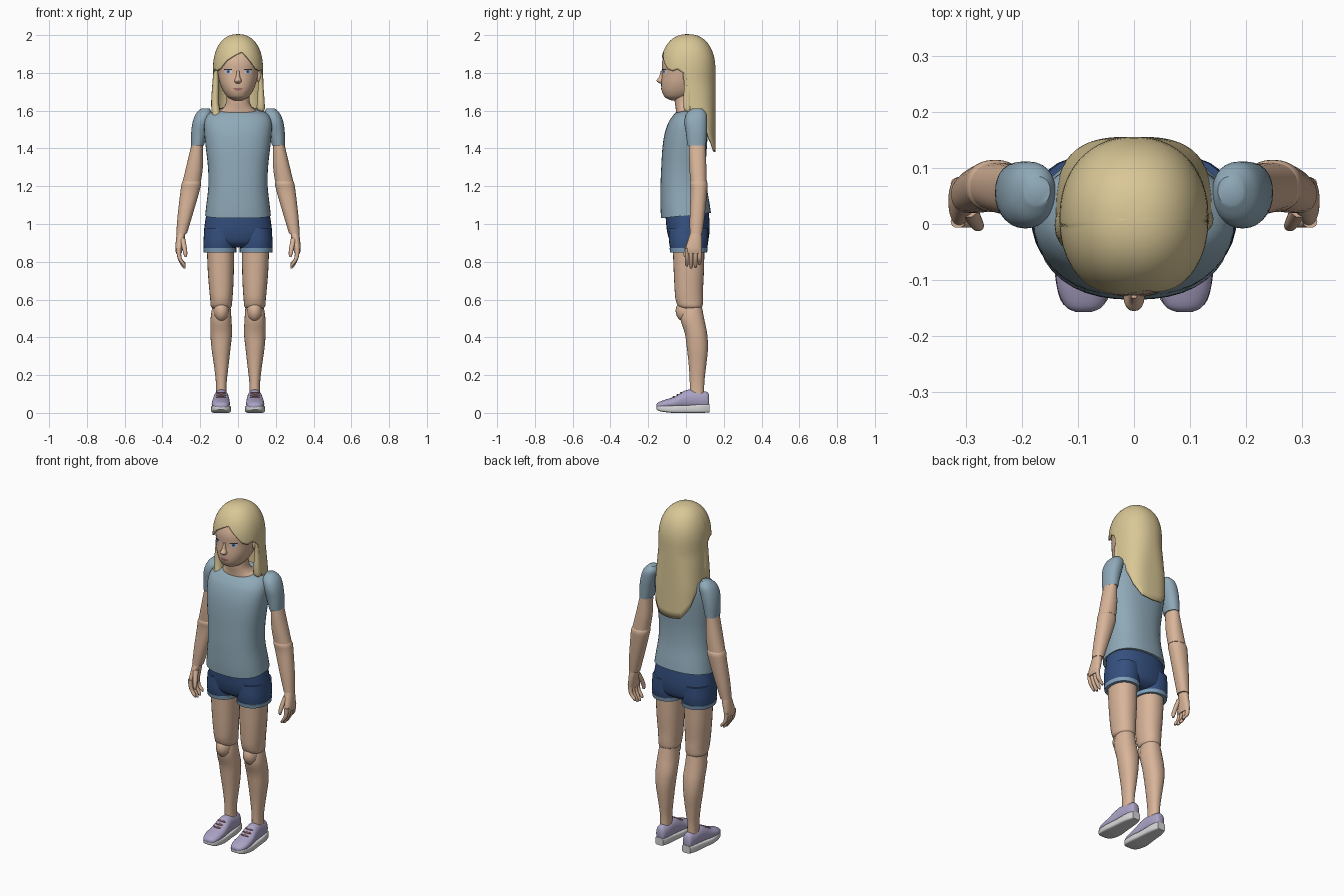
import bpy, bmesh, math
from mathutils import Vector
from mathutils.bvhtree import BVHTree


def material(name, hexcode):
    m = bpy.data.materials.new(name)
    rgb = [int(hexcode[i:i + 2], 16) / 255 for i in (0, 2, 4)]
    m.diffuse_color = [c / 12.92 if c < 0.04 else ((c + 0.055) / 1.055) ** 2.4 for c in rgb] + [1]
    return m


SKIN = material("skin", "D8B499")
HAIR = material("blonde hair", "D9C796")
SHIRT = material("blue grey shirt", "8FA9B8")
DENIM = material("dark denim", "35507F")
CUFF = material("light denim", "7F9FBB")
LILAC = material("lilac canvas", "ABA3C6")
WHITE = material("off white", "D6D6D8")
ROSE = material("dusty rose", "A8706F")
BLUE = material("eye blue", "6484B8")
DARK = material("dark brown", "332E38")


def finish(name, bm, mat, recalc=True):
    if recalc:
        bmesh.ops.recalc_face_normals(bm, faces=bm.faces)
    for f in bm.faces:
        f.smooth = True
    for e in bm.edges:
        if len(e.link_faces) == 2 and e.calc_face_angle(0) > math.radians(45):
            e.smooth = False
    me = bpy.data.meshes.new(name)
    bm.to_mesh(me)
    bm.free()
    me.materials.append(mat)
    ob = bpy.data.objects.new(name, me)
    bpy.context.collection.objects.link(ob)
    return ob


def power(v, p):
    return math.copysign(abs(v) ** (2 / p), v)


def resample(rows, steps):
    """Catmull-Rom through the given rows."""
    out = []
    for i in range(len(rows) - 1):
        a, b, c, d = (rows[max(0, min(len(rows) - 1, i + k))] for k in (-1, 0, 1, 2))
        for s in range(steps):
            t = s / steps
            out.append([0.5 * (2 * q + (r - p) * t + (2 * p - 5 * q + 4 * r - w) * t * t
                               + (3 * q - p - 3 * r + w) * t ** 3) for p, q, r, w in zip(a, b, c, d)])
    return out + [list(rows[-1])]


def loft(name, rows, mat, axis="z", p=2.2, n=28, side=1, steps=4):
    """Rows are (position, x0, x1, v0, v1[, tilt]) bounds of superellipse rings."""
    bm = bmesh.new()
    rings = []
    for row in resample(rows, steps):
        pos, x0, x1, v0, v1 = row[:5]
        tilt = row[5] if len(row) > 5 else 0
        ring = []
        for k in range(n):
            a = 2 * math.pi * k / n
            x = side * ((x0 + x1) / 2 + (x1 - x0) / 2 * power(math.cos(a), p))
            v = (v0 + v1) / 2 + (v1 - v0) / 2 * power(math.sin(a), p)
            ring.append(bm.verts.new((x, v, pos + tilt * v) if axis == "z" else (x, pos, v)))
        rings.append(ring)
    for r, s in zip(rings, rings[1:]):
        for k in range(n):
            bm.faces.new((r[k], r[(k + 1) % n], s[(k + 1) % n], s[k]))
    bm.faces.new(rings[0])
    bm.faces.new(rings[-1])
    return finish(name, bm, mat)


def pair(name, rows, mat, **kw):
    for side, label in ((1, "left_"), (-1, "right_")):
        loft(label + name, rows, mat, side=side, **kw)


def ball(name, centre, radii, mat):
    bm = bmesh.new()
    bmesh.ops.create_uvsphere(bm, u_segments=20, v_segments=12, radius=1)
    for v in bm.verts:
        v.co = Vector([c + r * q for c, r, q in zip(centre, radii, v.co)])
    return finish(name, bm, mat)


def sym(z, w, y0, y1, tilt=0):
    return (z, -w, w, y0, y1, tilt)


# Shirt
loft("shirt", [sym(1.045, .174, -.132, .132, .11), sym(1.10, .168, -.135, .125, .06), sym(1.20, .157, -.135, .11),
               sym(1.30, .159, -.131, .105), sym(1.40, .17, -.125, .11), sym(1.48, .178, -.113, .115),
               sym(1.54, .178, -.092, .115), sym(1.58, .158, -.068, .112, .08),
               sym(1.60, .112, -.055, .098, .2)], SHIRT, p=2.4, n=40)
pair("sleeve", [(1.415, .18, .248, .008, .106), (1.48, .165, .248, 0, .11), (1.54, .148, .24, -.008, .112),
                (1.585, .14, .222, .003, .108), (1.612, .15, .195, .035, .085)], SHIRT)

# Shorts with turned up cuffs
loft("shorts_seat", [sym(.875, .10, -.045, .08), sym(.90, .168, -.08, .112), sym(.95, .18, -.098, .124),
                     sym(1.0, .176, -.105, .125), sym(1.07, .165, -.11, .12)], DENIM, n=36)
pair("shorts_leg", [(.86, .012, .181, -.082, .11), (.91, .01, .183, -.09, .118), (.98, .015, .177, -.09, .118)], DENIM)
pair("shorts_cuff", [(.85, .009, .182, -.084, .112), (.872, .008, .184, -.087, .115)], CUFF)

# Legs
pair("thigh", [(.88, .02, .165, -.07, .098), (.75, .022, .16, -.065, .095), (.65, .026, .152, -.06, .09),
               (.60, .03, .147, -.055, .09), (.565, .033, .144, -.042, .087), (.55, .045, .13, -.02, .075)], SKIN)
pair("shin", [(.57, .04, .135, -.02, .083), (.50, .035, .145, -.03, .096), (.42, .032, .146, -.006, .112),
              (.34, .04, .14, .005, .116), (.25, .05, .127, .015, .107), (.16, .06, .117, .02, .097),
              (.08, .06, .117, .02, .097)], SKIN)
for s, label in ((1, "left_"), (-1, "right_")):
    ball(label + "knee", (s * .088, 0, .54), (.042, .055, .06), SKIN)

# Shoes
pair("shoe", [(-.157, .075, .105, .03, .045), (-.146, .055, .124, .02, .056), (-.11, .044, .138, .02, .07),
              (-.06, .043, .138, .02, .086), (-.01, .047, .131, .02, .116), (.03, .05, .127, .02, .124),
              (.08, .052, .122, .02, .116), (.113, .06, .115, .02, .11), (.123, .07, .105, .03, .09)],
     LILAC, axis="y")
pair("shoe_sole", [(-.156, .075, .108, .018, .034), (-.135, .047, .132, .008, .04), (-.07, .037, .143, 0, .04),
                   (0, .043, .136, 0, .04), (.08, .05, .128, 0, .046), (.125, .062, .113, .002, .046)],
     WHITE, axis="y", p=5)
for s, label in ((1, "left_"), (-1, "right_")):
    for i, (y, z) in enumerate(((-.065, .084), (-.045, .094), (-.025, .106))):
        ball(f"{label}lace_{i + 1}", (s * .09, y, z), (.026, .006, .005), ROSE)

# Arms
pair("upper_arm", [(1.45, .187, .24, .018, .1), (1.38, .185, .256, .016, .104), (1.30, .186, .275, .018, .108),
                   (1.225, .196, .293, .023, .11)], SKIN)
pair("forearm", [(1.235, .205, .285, .032, .1), (1.215, .196, .298, .021, .114), (1.17, .205, .305, .024, .112),
                 (1.05, .24, .319, .02, .1), (.95, .27, .327, .02, .087)], SKIN)

# Hands
pair("palm", [(.96, .277, .322, .025, .082), (.92, .283, .328, .012, .085), (.87, .293, .332, -.002, .084),
              (.845, .298, .328, .002, .08)], SKIN)
for i, (y, tip) in enumerate(((.004, .775), (.027, .765), (.05, .768), (.072, .782))):
    pair(f"finger_{i + 1}", [(.87, .302, .328, y - .011, y + .011), (.82, .298, .32, y - .011, y + .011),
                             (tip + .015, .28, .301, y - .01, y + .01), (tip, .277, .288, y - .005, y + .005)],
         SKIN, n=10)
pair("thumb", [(.925, .28, .31, .012, .045), (.88, .272, .298, -.005, .02), (.845, .268, .29, -.013, .007),
               (.825, .272, .284, -.01, .002)], SKIN, n=10)

# Neck and head
loft("neck", [sym(1.55, .10, -.05, .09), sym(1.595, .10, -.052, .088, .2), sym(1.615, .078, -.055, .07),
              sym(1.65, .062, -.06, .052), sym(1.73, .06, -.065, .05)], SKIN)
head = loft("head", [sym(1.655, .025, -.08, -.02), sym(1.67, .052, -.11, .02), sym(1.69, .07, -.123, .055),
                     sym(1.715, .084, -.13, .08), sym(1.75, .097, -.131, .10), sym(1.80, .107, -.127, .12),
                     sym(1.86, .112, -.126, .13), sym(1.92, .094, -.1, .11), sym(1.96, .05, -.05, .06)],
            SKIN, n=40)
loft("nose", [sym(1.812, .007, -.133, -.11), sym(1.78, .011, -.142, -.11), sym(1.758, .019, -.156, -.1),
              sym(1.744, .013, -.138, -.1)], SKIN, n=16)
for s, label in ((1, "left_"), (-1, "right_")):
    ball(label + "ear", (s * .11, .005, 1.785), (.014, .022, .036), SKIN)

# Face details are thin patches laid on the head
face = BVHTree.FromPolygons([v.co for v in head.data.vertices], [p.vertices[:] for p in head.data.polygons])


def patch(name, cx, cz, rx, rz, mat, lift, n=20):
    def spot(x, z):
        hit = face.ray_cast(Vector((x, -1, z)), Vector((0, 1, 0)))[0]
        return bm.verts.new((x, hit.y - lift, z))
    bm = bmesh.new()
    mid = spot(cx, cz)
    angles = [2 * math.pi * k / n for k in range(n)]
    inner, outer = ([spot(cx + f * rx * math.cos(a), cz + f * rz * math.sin(a)) for a in angles] for f in (.5, 1))
    for k in range(n):
        j = (k + 1) % n
        bm.faces.new((mid, inner[k], inner[j]))
        bm.faces.new((inner[k], outer[k], outer[j], inner[j]))
    finish(name, bm, mat, recalc=False)


for s, label in ((1, "left_"), (-1, "right_")):
    patch(label + "eye_white", s * .052, 1.806, .02, .0115, WHITE, .001)
    patch(label + "iris", s * .052, 1.807, .0095, .0105, BLUE, .002)
    patch(label + "pupil", s * .052, 1.807, .0045, .005, DARK, .003)
    patch(label + "lashes", s * .053, 1.818, .022, .0035, DARK, .004)
patch("upper_lip", 0, 1.717, .028, .004, ROSE, .0015)
patch("lower_lip", 0, 1.711, .02, .005, ROSE, .001)

# Hair: a shell whose lower edge depends on the angle around the head (0 = front)
EDGE = [(-180, 1.38), (-160, 1.39), (-135, 1.45), (-110, 1.56), (-88, 1.59), (-85, 1.79), (-70, 1.82), (-58, 1.81),
        (-45, 1.82), (-25, 1.865), (0, 1.9), (9, 1.91), (25, 1.87), (45, 1.82), (58, 1.81), (70, 1.82),
        (87, 1.79), (91, 1.6), (110, 1.56), (135, 1.45), (160, 1.39), (180, 1.38)]


def edge_height(deg):
    for (a, za), (b, zb) in zip(EDGE, EDGE[1:]):
        if a <= deg <= b:
            return za + (zb - za) * (deg - a) / (b - a)


bm = bmesh.new()
COLS, ROWS = 144, 26
crown = bm.verts.new((0, .01, 2.0))
columns = []
for c in range(COLS):
    deg = -180 + 360 * c / COLS
    sn, cs, low = math.sin(math.radians(deg)), math.cos(math.radians(deg)), edge_height(deg)
    col = []
    for r in range(1, ROWS + 1):
        z = 2 - (2 - low) * (r / ROWS) ** 1.7
        u = max(0, (z - 1.81) / .19)
        scale = (1 - u ** 2.3) ** (1 / 2.3)
        fall = min(1, max(0, (1.75 - z) / .2))
        p = 2.2 + (.8 * fall if cs < 0 else 0)
        col.append(bm.verts.new(((.128 + .008 * fall) * scale * power(sn, p), .01 - .141 * scale * power(cs, p), z)))
    columns.append(col)
for a, b in zip(columns, columns[1:] + columns[:1]):
    bm.faces.new((crown, a[0], b[0]))
    for k in range(ROWS - 1):
        bm.faces.new((a[k], a[k + 1], b[k + 1], b[k]))
hair = finish("hair", bm, HAIR)
solid = hair.modifiers.new("thickness", "SOLIDIFY")
solid.thickness, solid.offset = .01, 0

# Loose locks beside the face
loft("right_lock", [(1.84, -.128, -.105, -.03, .03), (1.74, -.136, -.1, -.03, .03), (1.64, -.142, -.1, -.035, .03),
                    (1.57, -.135, -.09, -.045, .01), (1.535, -.11, -.095, -.045, -.03)], HAIR, n=14)
loft("left_lock", [(1.84, .105, .128, -.015, .03), (1.74, .106, .134, -.01, .03), (1.66, .102, .14, -.015, .03),
                   (1.61, .10, .142, -.012, .03), (1.595, .12, .135, 0, .02)], HAIR, n=14)
